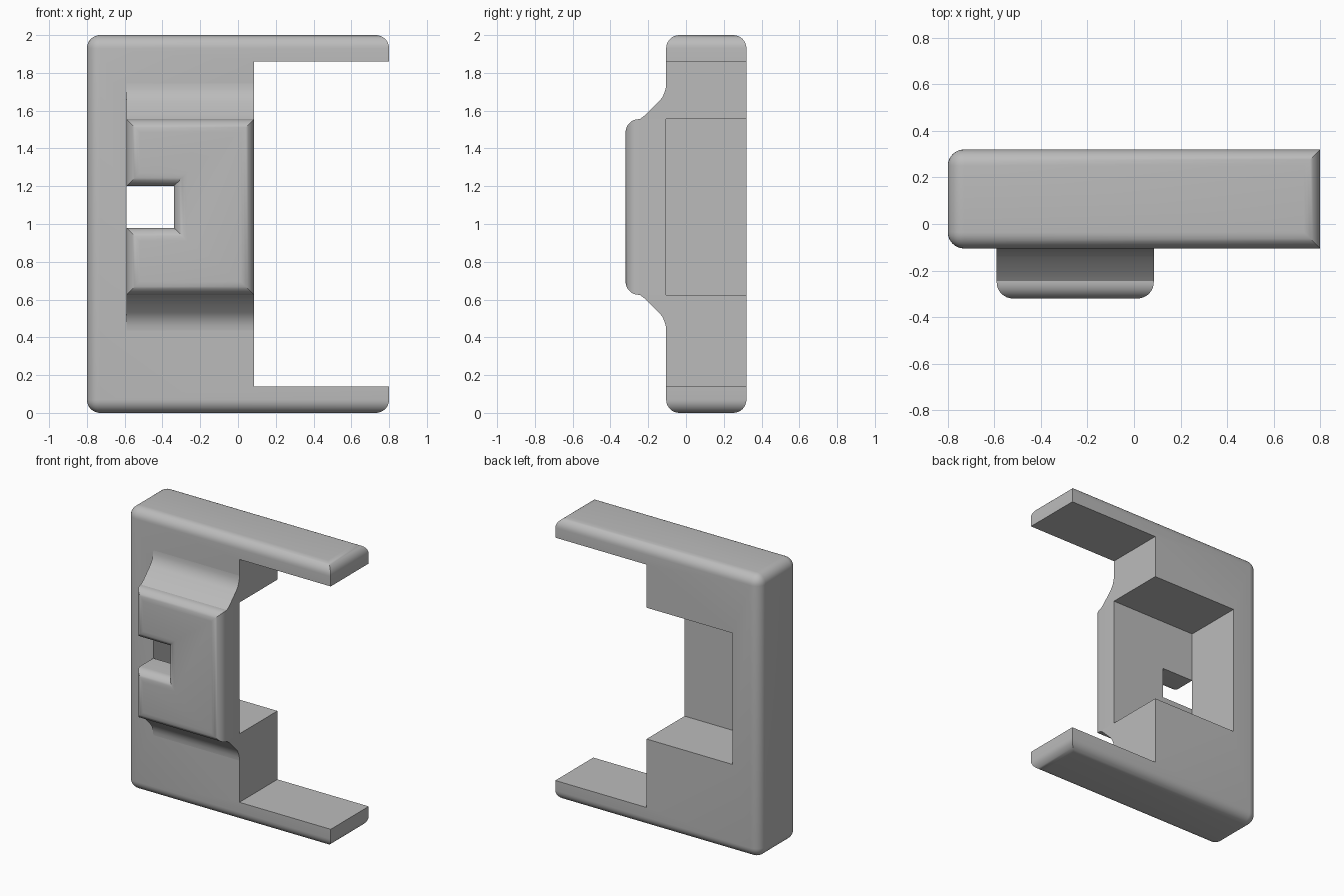
import bpy
import bmesh
from math import radians

cube = bpy.data.objects.get("Cube")
if cube:
    bpy.data.objects.remove(cube)

GREY = (0.5, 0.5, 0.5, 1)
material = bpy.data.materials.new("plain grey")
material.use_nodes = True
material.diffuse_color = GREY
material.node_tree.nodes["Principled BSDF"].inputs["Base Color"].default_value = GREY

# Shared dimensions
FRONT, BACK, FACE = -0.32, 0.32, -0.105
LEFT, RIGHT = -0.59, 0.085
LOW, HIGH = 0.625, 1.555
ROUND = 0.07


def extrude_profile(name, points, vector, edge_rule=None):
    """Sweep a closed outline along a vector, rounding the edges that match a rule."""
    bm = bmesh.new()
    face = bm.faces.new([bm.verts.new(p) for p in points])
    swept = bmesh.ops.extrude_face_region(bm, geom=[face])["geom"]
    verts = [v for v in swept if isinstance(v, bmesh.types.BMVert)]
    bmesh.ops.translate(bm, verts=verts, vec=vector)
    bmesh.ops.recalc_face_normals(bm, faces=bm.faces)
    if edge_rule:
        edges = [e for e in bm.edges if edge_rule(e.verts[0].co, e.verts[1].co)]
        bmesh.ops.bevel(bm, geom=edges, offset=ROUND, segments=8,
                        profile=0.5, affect='EDGES', clamp_overlap=False)
    mesh = bpy.data.meshes.new(name)
    bm.to_mesh(mesh)
    bm.free()
    mesh.materials.append(material)
    obj = bpy.data.objects.new(name, mesh)
    bpy.context.collection.objects.link(obj)
    return obj


def box(name, x, y, z, edge_rule=None):
    outline = [(x[0], y[0], z[0]), (x[1], y[0], z[0]), (x[1], y[0], z[1]), (x[0], y[0], z[1])]
    return extrude_profile(name, outline, (0, y[1] - y[0], 0), edge_rule)


def smooth(obj):
    bpy.ops.object.select_all(action='DESELECT')
    obj.select_set(True)
    bpy.context.view_layer.objects.active = obj
    bpy.ops.object.shade_smooth_by_angle(angle=radians(30))


def cut(obj, cutter):
    mod = obj.modifiers.new("cut", 'BOOLEAN')
    mod.operation = 'DIFFERENCE'
    mod.solver = 'EXACT'
    mod.object = cutter
    bpy.context.view_layer.objects.active = obj
    bpy.ops.object.modifier_apply(modifier=mod.name)
    bpy.data.objects.remove(cutter)


# Housing: rounded at top, bottom and the closed side; tips stay square
def housing_edges(a, b):
    return abs(a.z - b.z) < 0.01 or (a.x < 0 and b.x < 0)


housing = box("housing", (-0.8, 0.8), (FACE, BACK), (0, 2), housing_edges)

# Side opening between the two arms, then the rear pocket
cut(housing, box("opening_cutter", (RIGHT, 1), (-0.5, 0.5), (0.14, 1.86)))
cut(housing, box("pocket_cutter", (LEFT, 0.3), (-0.5, 0.5), (LOW, HIGH)))
smooth(housing)


# Raised front plate with a notch, rounded all round its front outline
def plate_edges(a, b):
    return abs(a.y - FRONT) < 0.001 and abs(b.y - FRONT) < 0.001


NOTCH, NOTCH_LOW, NOTCH_HIGH = -0.34, 0.98, 1.2
outline = [(LEFT, LOW), (RIGHT, LOW), (RIGHT, HIGH), (LEFT, HIGH),
           (LEFT, NOTCH_HIGH), (NOTCH, NOTCH_HIGH), (NOTCH, NOTCH_LOW), (LEFT, NOTCH_LOW)]
plate = extrude_profile("front_plate", [(x, FRONT, z) for x, z in outline],
                        (0, FACE - FRONT, 0), plate_edges)
smooth(plate)

# Sloped ramps joining the plate to the housing, mirrored above and below
ramp = [(FACE, 0), (-0.245, 0), (-0.215, 0.022), (-0.142, 0.095), (-0.126, 0.115),
        (-0.114, 0.14), (-0.107, 0.165), (FACE, 0.19)]
for name, base, side in (("upper_ramp", HIGH, 1), ("lower_ramp", LOW, -1)):
    points = [(LEFT, y, base + side * z) for y, z in ramp]
    smooth(extrude_profile(name, points, (RIGHT - LEFT, 0, 0)))
